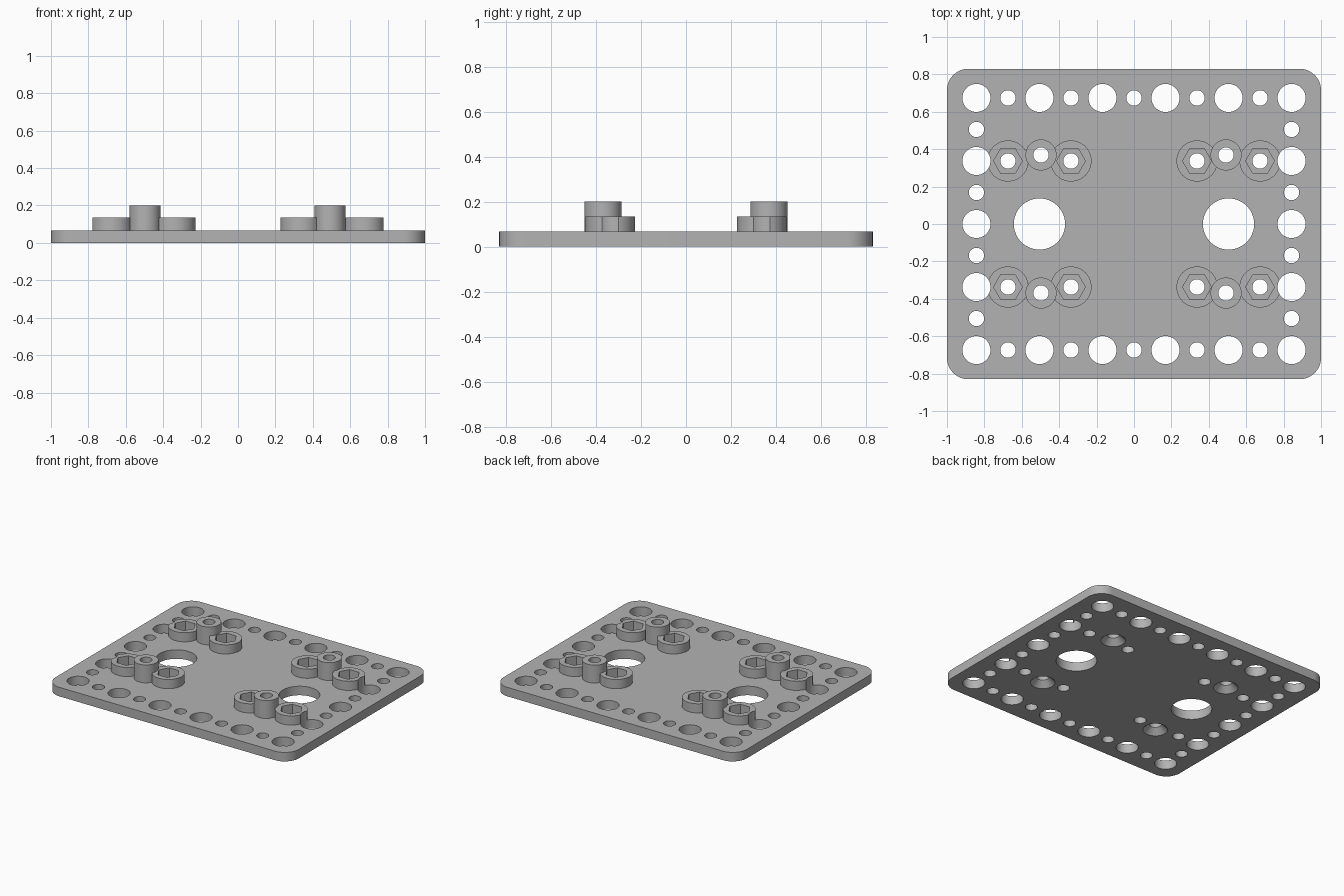
import bpy, bmesh, math
from mathutils import Matrix

cube = bpy.data.objects.get("Cube")
if cube:
    bpy.data.objects.remove(cube, do_unlink=True)

T = 0.067          # plate thickness
BOSS_TOP = 0.135   # height of nut bosses
POST_TOP = 0.2     # height of standoffs
P = 0.1685         # hole pitch
BIG, SMALL = 0.075, 0.041

grey = bpy.data.materials.new("light_grey")
grey.use_nodes = True
grey.diffuse_color = (0.45, 0.45, 0.45, 1)
grey.node_tree.nodes["Principled BSDF"].inputs["Base Color"].default_value = (0.45, 0.45, 0.45, 1)


def make(name, bm):
    mesh = bpy.data.meshes.new(name)
    bm.to_mesh(mesh)
    bm.free()
    mesh.materials.append(grey)
    obj = bpy.data.objects.new(name, mesh)
    bpy.context.collection.objects.link(obj)
    return obj


def cylinders(name, spots, z0, z1, sides=48, r_top=None):
    """One mesh of upright cylinders or cones; each spot is (x, y, radius)."""
    bm = bmesh.new()
    for x, y, r in spots:
        bmesh.ops.create_cone(bm, cap_ends=True, segments=sides, radius1=r,
                              radius2=r_top or r, depth=z1 - z0,
                              matrix=Matrix.Translation((x, y, (z0 + z1) / 2)))
    return make(name, bm)


def combine(body, other, operation):
    mod = body.modifiers.new(operation.lower(), 'BOOLEAN')
    mod.operation, mod.object, mod.solver = operation, other, 'EXACT'
    bpy.ops.object.select_all(action='DESELECT')
    body.select_set(True)
    bpy.context.view_layer.objects.active = body
    bpy.ops.object.modifier_apply(modifier=mod.name)
    bpy.data.objects.remove(other, do_unlink=True)


# Plate with rounded corners
bm = bmesh.new()
bmesh.ops.create_cube(bm, size=1, matrix=Matrix.Translation((0, 0, T / 2))
                      @ Matrix.Diagonal((2, 1.66, T, 1)))
upright = [e for e in bm.edges if abs(e.verts[0].co.z - e.verts[1].co.z) > T / 2]
bmesh.ops.bevel(bm, geom=upright, offset=0.115, segments=12, profile=0.5, affect='EDGES')
plate = make("mounting_plate", bm)

# Positions of bosses and standoffs
nuts = [(sx * k * P, sy * 2 * P) for sx in (-1, 1) for sy in (-1, 1) for k in (2, 4)]
posts = [(x, sy * 0.369) for x in (-0.497, 0.492) for sy in (-1, 1)]

# Raised nut bosses and taller standoffs
combine(plate, cylinders("nut_bosses", [(x, y, 0.11) for x, y in nuts], T / 2, BOSS_TOP), 'UNION')
combine(plate, cylinders("standoffs", [(x, y, 0.083) for x, y in posts], T / 3, POST_TOP), 'UNION')

# Through holes: border rows alternate big and small, plus two central openings
holes = [(i * P, s * 4 * P, BIG if i % 2 else SMALL) for i in range(-5, 6) for s in (-1, 1)]
holes += [(s * 5 * P, j * P, SMALL if j % 2 else BIG) for j in range(-3, 4) for s in (-1, 1)]
holes += [(s * 3 * P, 0, 0.137) for s in (-1, 1)]
holes += [(x, y, SMALL) for x, y in nuts + posts]
combine(plate, cylinders("hole_cutter", holes, -0.1, 0.3), 'DIFFERENCE')

# Hexagonal nut pockets, with corners pointing along x
hexes = cylinders("hex_cutter", [(0, 0, 0.077)], T, 0.3, sides=6)
hexes.data.transform(Matrix.Rotation(math.radians(30), 4, 'Z'))
bm = bmesh.new()
for x, y in nuts:
    start = len(bm.verts)
    bm.from_mesh(hexes.data)
    bm.verts.ensure_lookup_table()
    bmesh.ops.translate(bm, verts=bm.verts[start:], vec=(x, y, 0))
bpy.data.objects.remove(hexes, do_unlink=True)
combine(plate, make("nut_pocket_cutter", bm), 'DIFFERENCE')

# Countersinks under the standoffs
e = 0.01
combine(plate, cylinders("countersink_cutter", [(x, y, 0.083 + e) for x, y in posts],
                         -e, 0.045, r_top=0.038), 'DIFFERENCE')

bpy.ops.object.select_all(action='DESELECT')
plate.select_set(True)
bpy.context.view_layer.objects.active = plate
bpy.ops.object.shade_smooth_by_angle(angle=math.radians(30))
